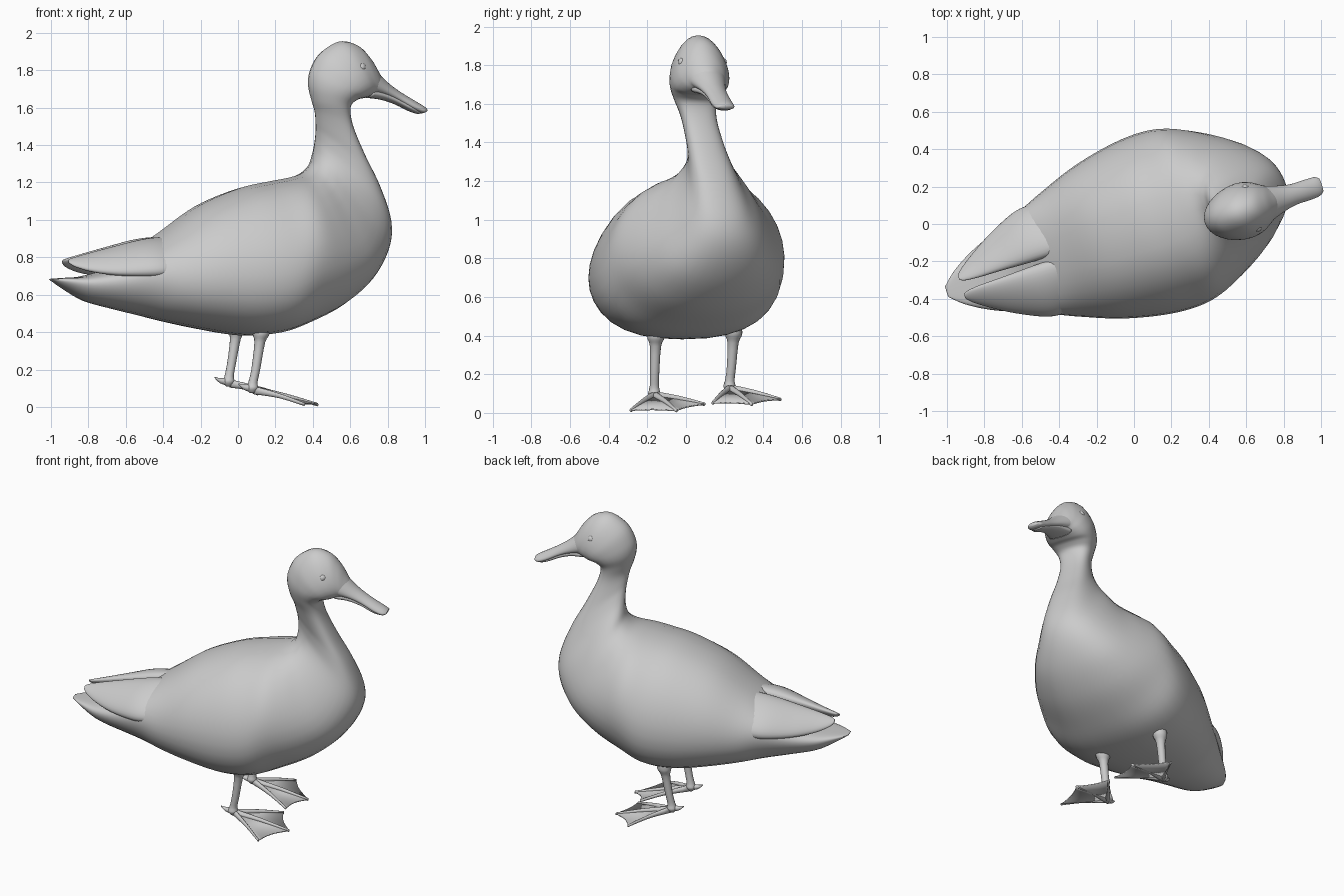
import bpy, bmesh, math
from mathutils import Vector, Matrix

cube = bpy.data.objects.get("Cube")
if cube:
    bpy.data.objects.remove(cube)

grey = bpy.data.materials.new("plain_grey")
grey.use_nodes = True
grey.diffuse_color = (0.6, 0.6, 0.6, 1)
grey.node_tree.nodes["Principled BSDF"].inputs["Base Color"].default_value = (0.6, 0.6, 0.6, 1)

# The bird is built facing along its own axis, then turned and shifted into place
PLACE = Matrix.Rotation(math.radians(18), 4, 'Z') @ Matrix.Translation((0, -0.035, 0))
HEAD_SHIFT = -0.078


def finish(name, bm):
    bmesh.ops.recalc_face_normals(bm, faces=bm.faces)
    bm.transform(PLACE)
    mesh = bpy.data.meshes.new(name)
    bm.to_mesh(mesh)
    bm.free()
    mesh.materials.append(grey)
    mesh.shade_smooth()
    obj = bpy.data.objects.new(name, mesh)
    bpy.context.collection.objects.link(obj)
    return obj


def spline(rows, steps):
    """Catmull-Rom interpolation through rows of numbers."""
    out = []
    for i in range(len(rows) - 1):
        a, b, c, d = (rows[max(0, min(len(rows) - 1, i + k))] for k in (-1, 0, 1, 2))
        for s in range(steps):
            t = s / steps
            out.append([0.5 * (2 * q + (r - p) * t + (2 * p - 5 * q + 4 * r - w) * t * t
                               + (3 * q - p - 3 * r + w) * t ** 3)
                        for p, q, r, w in zip(a, b, c, d)])
    return out + [list(rows[-1])]


def loft(name, stations, steps=5, sides=32):
    """Each station: two opposite rim points, half-width vector, skew, roundness."""
    bm = bmesh.new()
    rings = []
    for row in spline(stations, steps):
        a, b, wide, (skew, power) = Vector(row[:3]), Vector(row[3:6]), Vector(row[6:9]), row[9:]
        ring = []
        for k in range(sides):
            ang = 2 * math.pi * k / sides
            c, s = math.cos(ang), math.sin(ang)
            full = math.copysign(abs(s) ** power, s)
            ring.append(bm.verts.new((a + b) / 2 + (a - b) / 2 * (c + skew * s * s) + wide * full))
        rings.append(ring)
    for r, q in zip(rings, rings[1:]):
        for k in range(sides):
            n = (k + 1) % sides
            bm.faces.new((r[k], r[n], q[n], q[k]))
    bm.faces.new(rings[0])
    bm.faces.new(rings[-1][::-1])
    return finish(name, bm)


def clamp(t):
    return max(0, min(1, t))


def profile(rows):
    """Side profile rows: back u, back z, belly u, belly z, half width."""
    out = []
    for u, z, bu, bz, w in rows:
        v = HEAD_SHIFT * clamp(((z + bz) / 2 - 1.1) / 0.5)
        skew = 0.42 * clamp((-0.45 - u) / 0.3) - 0.28 * clamp((z - 1.2) / 0.1)
        if z < 1.22:  # the belly sags below the back
            skew -= 0.18 * clamp(1 - u * u / 0.25)
        power = 1 - 0.16 * clamp((1.3 - z) / 0.1)
        out.append((u, v, z, bu, v, bz, 0, w, 0, skew, power))
    return out


def limb(name, path, axis):
    """Round tapering limb through points with radii."""
    rows = []
    for u, v, z, r in path:
        p, d = Vector((u, v, z)), Vector(axis) * r
        rows.append((*(p + d), *(p - d), 0, r, 0, 0, 1))
    return loft(name, rows, steps=3, sides=14)


# Tail, body, neck and head in one smooth skin
trunk = [
    (-1.065, .685, -1.06, .675, .03), (-.99, .69, -.99, .63, .095),
    (-.87, .70, -.87, .565, .165), (-.7, .75, -.7, .52, .235),
    (-.55, .855, -.55, .485, .295), (-.42, .945, -.42, .455, .35),
    (-.22, 1.08, -.22, .415, .425), (0, 1.17, 0, .382, .476),
    (.16, 1.205, .2, .395, .49), (.27, 1.225, .38, .455, .464),
    (.35, 1.25, .56, .545, .397), (.395, 1.295, .715, .675, .31),
    (.41, 1.35, .815, .83, .22), (.415, 1.41, .835, .98, .152),
    (.415, 1.47, .77, 1.17, .114),
]
head = [
    (.41, 1.52, .68, 1.34, .098), (.40, 1.58, .605, 1.5, .094),
    (.38, 1.64, .585, 1.6, .112), (.362, 1.72, .62, 1.64, .137),
    (.372, 1.8, .66, 1.65, .149), (.425, 1.89, .68, 1.655, .151),
    (.53, 1.953, .70, 1.66, .138), (.63, 1.935, .72, 1.665, .113),
    (.70, 1.87, .73, 1.665, .095), (.745, 1.80, .74, 1.67, .078),
    (.77, 1.76, .745, 1.68, .062),
]
loft("body", profile(trunk + head))

# Bill halves, closed
loft("upper_bill", profile([
    (.71, 1.82, .70, 1.675, .1), (.80, 1.737, .78, 1.66, .072),
    (.87, 1.687, .855, 1.63, .057), (.95, 1.64, .935, 1.588, .056),
    (1.0, 1.612, .99, 1.57, .052), (1.02, 1.597, 1.015, 1.577, .036)]))
loft("lower_bill", profile([
    (.70, 1.72, .69, 1.652, .085), (.79, 1.70, .77, 1.642, .064),
    (.87, 1.66, .85, 1.617, .052), (.94, 1.62, .93, 1.58, .05),
    (.985, 1.59, .975, 1.566, .038)]))

# Folded wing tips: u, inner v, inner z, outer v, outer z, thickness
wing = [
    (-.3, .04, .88, .25, .74, .03), (-.42, .025, .895, .285, .72, .055),
    (-.5, .015, .888, .3, .715, .068), (-.6, .015, .872, .287, .712, .066),
    (-.75, .02, .842, .22, .712, .045), (-.87, .022, .815, .15, .726, .028),
    (-.95, .028, .795, .095, .75, .015), (-.98, .04, .785, .065, .77, .006),
]

# Toe tips: forward, outward, height on the right and on the left
toe_tips = {"outer": (.25, .2, .014, .07), "middle": (.39, 0, .012, .045),
            "inner": (.3, -.18, .045, .052)}

for side, s in (("left", 1), ("right", -1)):
    rows = []
    for u, vi, zi, vo, zo, t in wing:
        out = Vector((0, zi - zo, vo - vi)).normalized() * t
        rows.append((u, s * vi, zi, u, s * vo, zo, 0, s * out.y, out.z, 0, 1))
    loft(side + "_wing", rows)

    # Eyes
    bm = bmesh.new()
    bmesh.ops.create_uvsphere(bm, u_segments=16, v_segments=10, radius=.024,
                              matrix=Matrix.Translation((.622, HEAD_SHIFT + s * .108, 1.815)))
    finish(side + "_eye", bm)

    # Legs; the left foot stands a little higher
    lift = .035 if s > 0 else 0

    def at(u, v, z):
        return (u, .06 + s * (.205 + v), z)

    limb(side + "_leg", [(*at(.075, 0, .5), .04), (*at(.07, .006, .395 + lift / 2), .046),
                         (*at(.062, .006, .345 + lift / 2), .029), (*at(.04, .004, .2 + lift), .024),
                         (*at(.025, 0, .13 + lift), .025), (*at(.022, 0, .1 + lift), .032),
                         (*at(.022, 0, .075 + lift), .015)], (1, 0, 0))

    # Toes
    ankle = (.03, 0, .09 + lift)
    tips = {toe: (u, v, zl if s > 0 else zr) for toe, (u, v, zr, zl) in toe_tips.items()}
    for toe, tip in tips.items():
        mid = [(p + q) / 2 for p, q in zip(ankle, tip)]
        mid[2] += .008
        limb(f"{side}_{toe}_toe", [(*at(*ankle), .022), (*at(*mid), .013),
                                   (*at(*tip), .009)], (0, 0, 1))
    limb(side + "_hind_toe", [(*at(.02, 0, .1 + lift), .022), (*at(-.025, 0, .105 + lift), .014),
                              (*at(-.055, 0, .122 + lift), .004)], (0, 0, 1))

    # Webbing with scalloped front edges
    bm = bmesh.new()
    for a, b in (("outer", "middle"), ("middle", "inner")):
        p, q, root = Vector(tips[a]), Vector(tips[b]), Vector(ankle)
        edge = [p.lerp(q, k / 8) for k in range(9)]
        edge = [e.lerp(root, .06 * math.sin(math.pi * k / 8)) for k, e in enumerate(edge)]
        verts = [bm.verts.new(at(*e)) for e in [root] + edge]
        for k in range(1, 9):
            bm.faces.new((verts[0], verts[k], verts[k + 1]))
    web = finish(side + "_web", bm)
    solid = web.modifiers.new("thickness", 'SOLIDIFY')
    solid.thickness = .008
    solid.offset = 0
